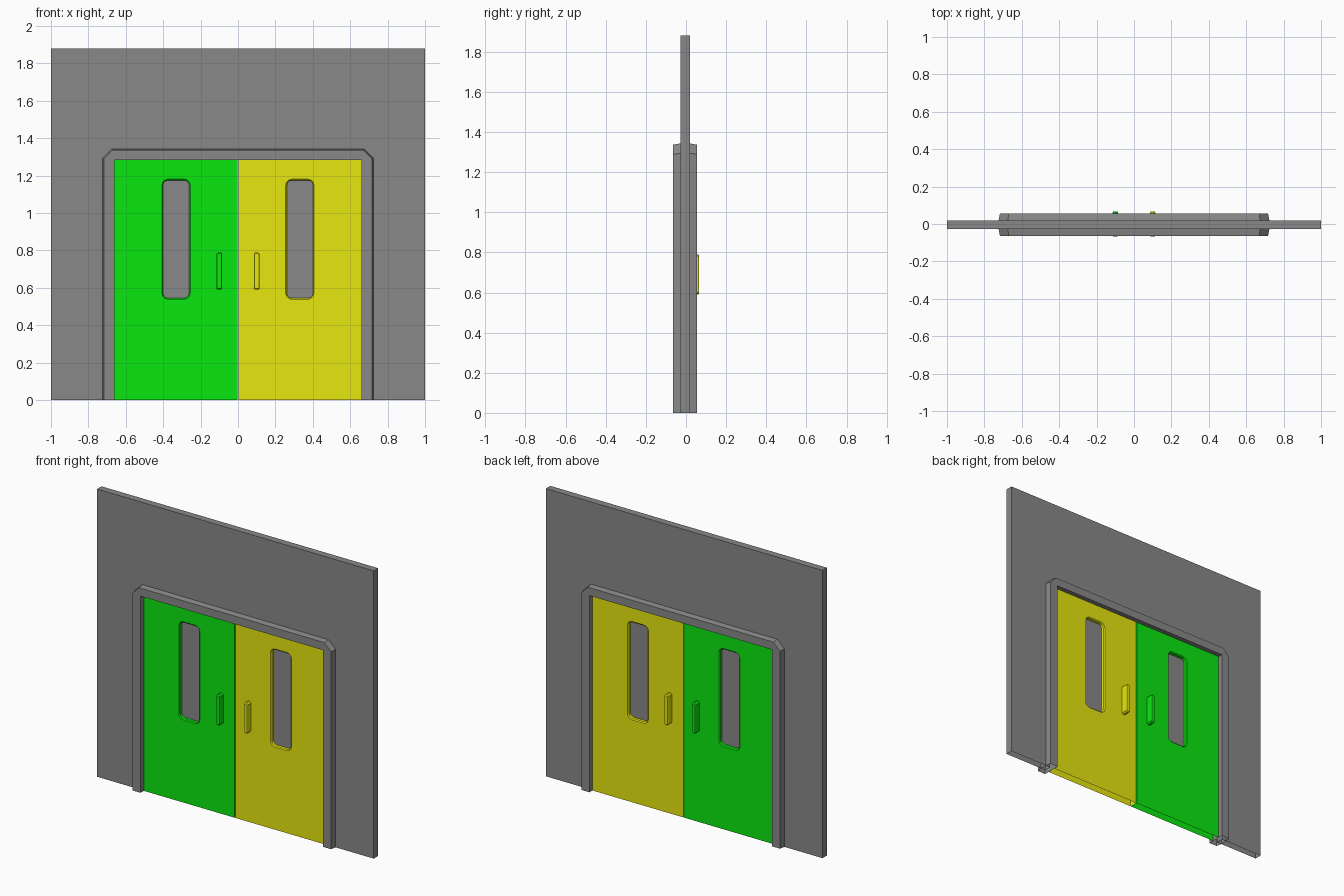
import bpy, bmesh, math

if "Cube" in bpy.data.objects:
    bpy.data.objects.remove(bpy.data.objects["Cube"])


def material(name, color):
    m = bpy.data.materials.new(name)
    m.diffuse_color = color
    m.use_nodes = True
    m.node_tree.nodes["Principled BSDF"].inputs["Base Color"].default_value = m.diffuse_color
    return m


def solid(name, boundaries, mat):
    """Each boundary is a list of (y, [(x, z), ...]) rings, front to back."""
    bm = bmesh.new()
    caps = ([], [])
    for rings in boundaries:
        vs = [[bm.verts.new((x, y, z)) for x, z in loop] for y, loop in rings]
        n = len(vs[0])
        for a, b in zip(vs, vs[1:]):
            for i in range(n):
                j = (i + 1) % n
                bm.faces.new((a[i], a[j], b[j], b[i]))
        for cap, ring in zip(caps, (vs[0], vs[-1])):
            cap.append(ring)
    for cap in caps:
        if len(cap) == 1:
            bm.faces.new(cap[0])
        else:
            edges = [bm.edges.get((r[i - 1], r[i])) for r in cap for i in range(len(r))]
            bmesh.ops.triangle_fill(bm, edges=edges, use_beauty=True)
    bmesh.ops.recalc_face_normals(bm, faces=bm.faces[:])
    # The underside on the ground is left open
    floor = [f for f in bm.faces if all(v.co.z < 1e-5 for v in f.verts)]
    bmesh.ops.delete(bm, geom=floor, context='FACES')
    me = bpy.data.meshes.new(name)
    bm.to_mesh(me)
    bm.free()
    me.materials.append(mat)
    ob = bpy.data.objects.new(name, me)
    bpy.context.collection.objects.link(ob)
    return ob


def rect(x0, x1, z0, z1):
    return [(x0, z0), (x1, z0), (x1, z1), (x0, z1)]


def rounded(cx, cz, hw, hh, r, seg):
    pts = []
    for k, (sx, sz) in enumerate([(1, 1), (-1, 1), (-1, -1), (1, -1)]):
        for i in range(seg + 1):
            a = math.pi / 2 * (k + i / seg)
            pts.append((cx + sx * (hw - r) + r * math.cos(a),
                        cz + sz * (hh - r) + r * math.sin(a)))
    return pts


def arch(ox, oz, chamfer, ix, iz):
    return [(-ox, 0), (-ox, oz - chamfer), (-ox + chamfer, oz), (ox - chamfer, oz),
            (ox, oz - chamfer), (ox, 0), (ix, 0), (ix, iz), (-ix, iz), (-ix, 0)]


grey = material("grey", (0.25, 0.25, 0.25, 1))
green = material("green", (0.003, 0.8, 0.005, 1))
yellow = material("yellow", (0.8, 0.8, 0.005, 1))

# Wall with a doorway
wall = arch(1, 1.88, 0, 0.69, 1.31)
wall = wall[:2] + wall[3:4] + wall[5:]
solid("wall", [[(-0.027, wall), (0.019, wall)]], grey)

# Door frame, sides tapering slightly away from the wall
small = arch(0.717, 1.337, 0.047, 0.66, 1.285)
full = arch(0.724, 1.343, 0.05, 0.66, 1.285)
solid("door_frame", [[(-0.064, small), (-0.027, full), (0.019, full), (0.055, small)]], grey)

# Two door leaves with window, pane and handles on both faces
F, B, C = -0.03, 0.024, 0.006
for side, s, mat in (("left", -1, green), ("right", 1, yellow)):
    x0, x1 = sorted((s * 0.003, s * 0.66))
    leaf = rect(x0, x1, 0, 1.285)
    hole = rounded(s * 0.331, 0.86, 0.07, 0.315, 0.026, 3)
    rim = rounded(s * 0.331, 0.86, 0.07 + C, 0.315 + C, 0.026 + C, 3)
    solid(side + "_door", [[(F, leaf), (B, leaf)],
                           [(F, rim), (F + C, hole), (B - C, hole), (B, rim)]], mat)
    solid(side + "_window_pane", [[(-0.006, hole), (0.0, hole)]], grey)
    outer = rounded(s * 0.1, 0.69, 0.015, 0.1, 0.009, 1)
    face = rounded(s * 0.1, 0.69, 0.011, 0.094, 0.007, 1)
    solid(side + "_front_handle", [[(-0.066, face), (-0.06, outer), (F, outer)]], mat)
    solid(side + "_back_handle", [[(B, outer), (0.06, outer), (0.066, face)]], mat)
